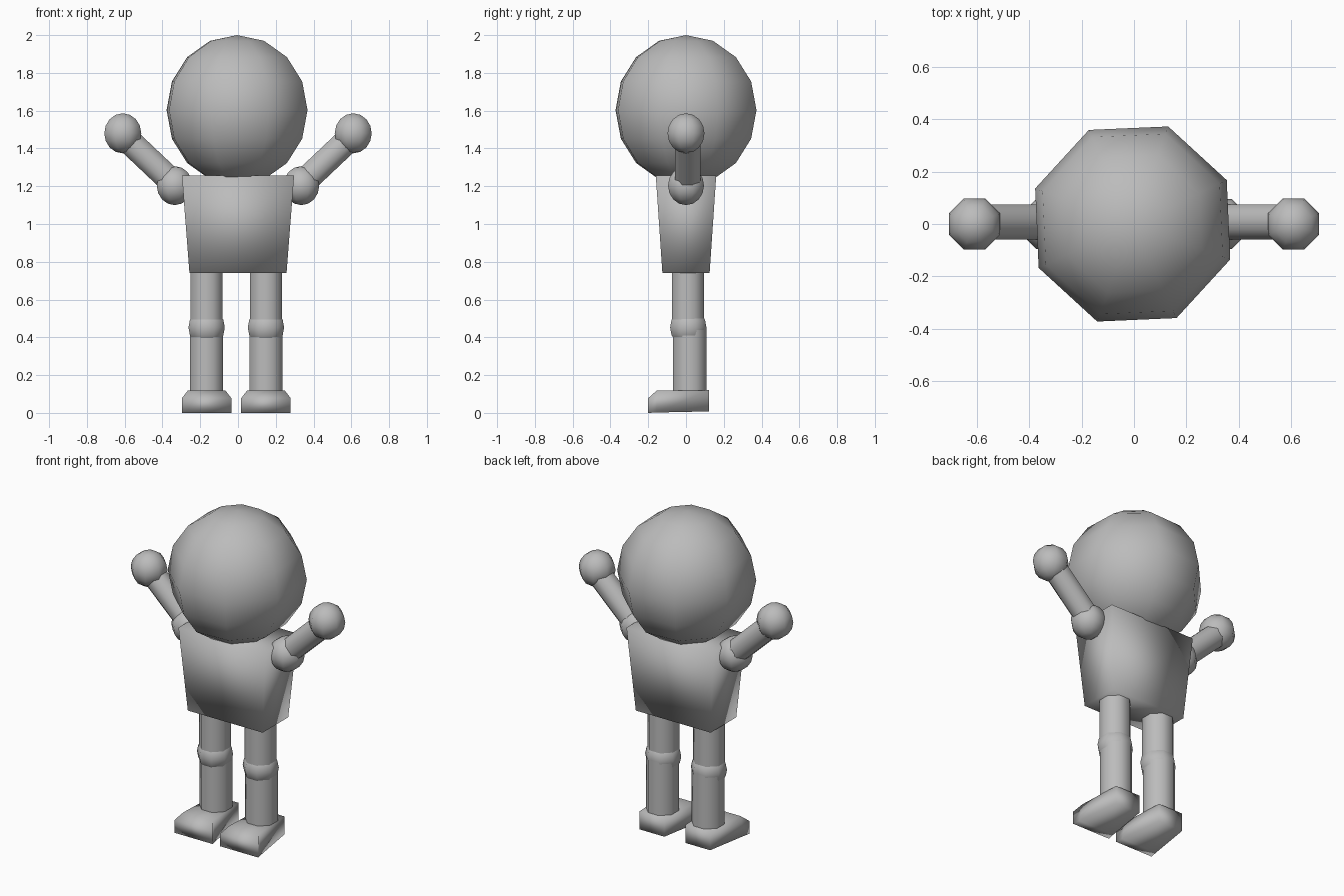
import bpy, bmesh, math
from mathutils import Vector, Matrix

cube = bpy.data.objects.get("Cube")
if cube:
    bpy.data.objects.remove(cube, do_unlink=True)

grey = bpy.data.materials.new("plain_grey")
grey.use_nodes = True
grey.diffuse_color = (0.5, 0.5, 0.5, 1)
grey.node_tree.nodes["Principled BSDF"].inputs["Base Color"].default_value = (0.5, 0.5, 0.5, 1)


def finish(name, bm, sharp_above=180):
    """Turn a bmesh into a grey, smooth shaded object."""
    bmesh.ops.recalc_face_normals(bm, faces=bm.faces)
    for f in bm.faces:
        f.smooth = True
    for e in bm.edges:
        e.smooth = e.calc_face_angle(0) < math.radians(sharp_above)
    mesh = bpy.data.meshes.new(name)
    bm.to_mesh(mesh)
    bm.free()
    mesh.materials.append(grey)
    obj = bpy.data.objects.new(name, mesh)
    bpy.context.collection.objects.link(obj)


def ball(name, centre, radius, turn=22.5):
    bm = bmesh.new()
    place = Matrix.Translation(centre) @ Matrix.Rotation(math.radians(turn), 4, "Z")
    bmesh.ops.create_uvsphere(bm, u_segments=8, v_segments=8, radius=radius, matrix=place)
    finish(name, bm)


def limb(name, start, end, radius):
    """Eight-sided cylinder between two points."""
    start, end = Vector(start), Vector(end)
    axis = end - start
    place = (Matrix.Translation((start + end) / 2)
             @ axis.to_track_quat("Z", "Y").to_matrix().to_4x4()
             @ Matrix.Rotation(math.radians(22.5), 4, "Z"))
    bm = bmesh.new()
    bmesh.ops.create_cone(bm, cap_ends=True, segments=8, radius1=radius, radius2=radius,
                          depth=axis.length, matrix=place)
    finish(name, bm, 60)


def loft(name, sections):
    """Box bridged through four-cornered sections."""
    bm = bmesh.new()
    rings = [[bm.verts.new(p) for p in s] for s in sections]
    for a, b in zip(rings, rings[1:]):
        for i in range(4):
            j = (i + 1) % 4
            bm.faces.new((a[i], a[j], b[j], b[i]))
    bm.faces.new(rings[0])
    bm.faces.new(rings[-1])
    finish(name, bm)


def level(w, d, z):
    return [(-w, -d, z), (w, -d, z), (w, d, z), (-w, d, z)]


def upright(x, w_low, w_top, y, z_low, z_top):
    return [(x - w_low, y, z_low), (x + w_low, y, z_low),
            (x + w_top, y, z_top), (x - w_top, y, z_top)]


# Head and tapered torso
ball("head", (-0.005, 0, 1.603), 0.397, 25)
loft("torso", [level(0.257, 0.125, 0.74), level(0.297, 0.16, 1.257)])

for side, s, leg_x in (("left", 1, 0.148), ("right", -1, -0.166)):
    # Raised arm
    ball(side + "_shoulder", (s * 0.335, 0, 1.203), 0.103)
    limb(side + "_arm", (s * 0.335, 0.008, 1.21), (s * 0.61, 0.008, 1.47), 0.073)
    ball(side + "_hand", (s * 0.61, 0, 1.48), 0.106)
    # Leg with knee
    limb(side + "_thigh", (leg_x, 0.01, 0.78), (leg_x, 0.01, 0.45), 0.092)
    ball(side + "_knee", (leg_x, 0.012, 0.452), 0.104)
    limb(side + "_shin", (leg_x, 0.02, 0.45), (leg_x, 0.02, 0.06), 0.095)
    # Wedge foot, wide at the toe
    loft(side + "_foot", [upright(leg_x, 0.131, 0.131, -0.2, 0.0, 0.078),
                          upright(leg_x, 0.124, 0.1, -0.155, 0.002, 0.118),
                          upright(leg_x, 0.085, 0.085, 0.122, 0.008, 0.12)])
